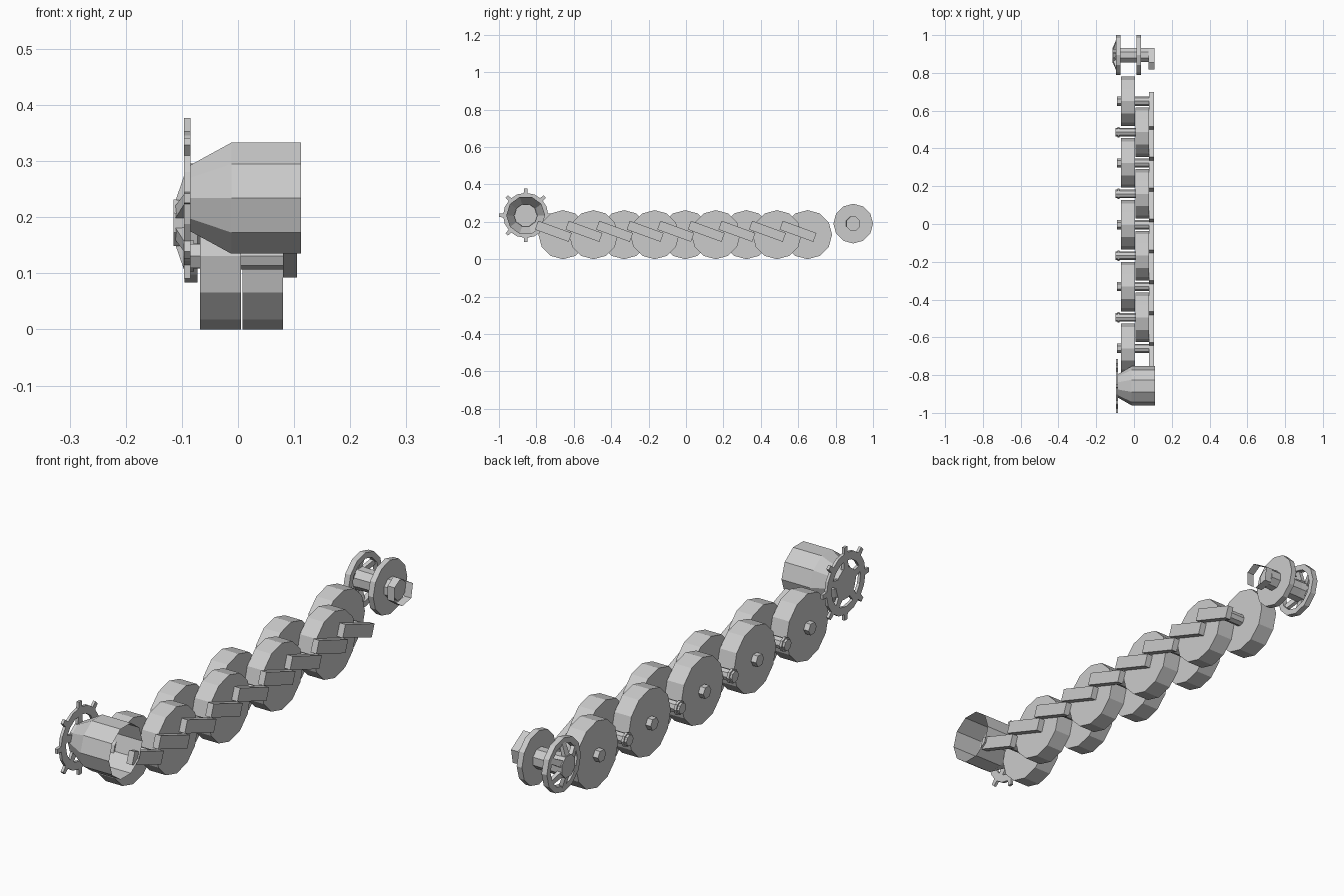
import bpy, bmesh
from math import sin, cos, pi, radians
from mathutils import Vector

if "Cube" in bpy.data.objects:
    bpy.data.objects.remove(bpy.data.objects["Cube"])


def finish(bm, name):
    bmesh.ops.recalc_face_normals(bm, faces=bm.faces)
    me = bpy.data.meshes.new(name)
    bm.to_mesh(me)
    bm.free()
    ob = bpy.data.objects.new(name, me)
    bpy.context.collection.objects.link(ob)
    return ob


def lathe(name, y, z, prof, n, phase=0.0, caps=(True, True), closed=False):
    """Turn (x, radius) points around an axis parallel to x."""
    bm = bmesh.new()
    rings = [[bm.verts.new((x, y + r * cos(phase + 2 * pi * i / n),
                            z + r * sin(phase + 2 * pi * i / n))) for i in range(n)]
             for x, r in prof]
    pairs = list(zip(rings, rings[1:]))
    if closed:
        pairs.append((rings[-1], rings[0]))
    for a, b in pairs:
        for i in range(n):
            j = (i + 1) % n
            bm.faces.new((a[i], a[j], b[j], b[i]))
    if not closed:
        if caps[0]:
            bm.faces.new(rings[0])
        if caps[1]:
            bm.faces.new(rings[-1])
    return finish(bm, name)


def prism(name, pts, x0, x1, caps=True):
    """Extrude a (y, z) outline along x."""
    bm = bmesh.new()
    a = [bm.verts.new((x0, y, z)) for y, z in pts]
    b = [bm.verts.new((x1, y, z)) for y, z in pts]
    for i in range(len(pts)):
        j = (i + 1) % len(pts)
        bm.faces.new((a[i], a[j], b[j], b[i]))
    if caps:
        bm.faces.new(a)
        bm.faces.new(b)
    return finish(bm, name)


def spoke(name, y, z, ang, inner, outer, w, t):
    """Bar from inner to outer (x, radius) at an angle around the axle."""
    u, v = Vector((0, cos(ang), sin(ang))), Vector((0, -sin(ang), cos(ang)))
    c = Vector((0, y, z))
    bm = bmesh.new()
    ends = []
    for (x, r), k in ((inner, 1.0), (outer, 0.8)):
        p = c + u * r
        ends.append([bm.verts.new(p + v * s * w * k / 2 + Vector((x + d * t, 0, 0)))
                     for s, d in ((-1, 0), (1, 0), (1, 1), (-1, 1))])
    a, b = ends
    for i in range(4):
        bm.faces.new((a[i], a[(i + 1) % 4], b[(i + 1) % 4], b[i]))
    bm.faces.new(a)
    bm.faces.new(b)
    return finish(bm, name)


# Overlapping road wheels, axles and swing arms
R = 0.131
for k in range(9):
    y = -0.658 + 0.1635 * k
    if k % 2 == 0:
        lathe("inner_road_wheel", y, R, [(-0.068, R), (0.005, R)], 12)
        lathe("inner_hub", y, R, [(-0.09, 0.025), (-0.068, 0.025)], 6)
        lathe("inner_axle", y, R, [(0.005, 0.024), (0.085, 0.024)], 8)
    else:
        lathe("outer_road_wheel", y, R, [(0.008, R), (0.08, R)], 12)
        lathe("outer_axle", y, R, [(-0.097, 0.022), (-0.097, 0.022), (-0.088, 0.022),
                                   (-0.088, 0.028), (-0.078, 0.028), (-0.078, 0.022),
                                   (0.008, 0.022)][1:], 8)
    a = radians(-20)
    arm = [(y - 0.051 + s * cos(a) - t * sin(a), 0.149 + s * sin(a) + t * cos(a))
           for s, t in ((-0.096, -0.025), (0.096, -0.025), (0.096, 0.025), (-0.096, 0.025))]
    prism("swing_arm", arm, 0.08, 0.105)

# Drive drum, open on the outer side
SY, SZ = -0.857, 0.234
lathe("drive_drum", SY, SZ, [(-0.096, 0.062), (-0.085, 0.062), (-0.012, 0.104), (0.112, 0.104)],
      10, caps=(True, False))

# Toothed sprocket ring with spokes
lathe("sprocket_ring", SY, SZ, [(-0.096, 0.09), (-0.096, 0.121), (-0.085, 0.121), (-0.085, 0.09)],
      16, closed=True)
for i in range(8):
    spoke("sprocket_tooth", SY, SZ, i * pi / 4, (-0.096, 0.115), (-0.096, 0.143), 0.022, 0.011)
for i in range(5):
    spoke("sprocket_spoke", SY, SZ, pi / 2 + i * 2 * pi / 5, (-0.096, 0.055), (-0.096, 0.094), 0.03, 0.011)

# Idler: spoked ring, dished hub, shaft and solid outer disc
IY, IZ = 0.894, 0.19
lathe("idler_ring", IY, IZ, [(-0.095, 0.083), (-0.095, 0.106), (-0.072, 0.106), (-0.072, 0.083)],
      12, closed=True)
lathe("idler_hub", IY, IZ, [(-0.115, 0.045), (-0.072, 0.042), (0.078, 0.04)], 8, pi / 8)
for i in range(6):
    spoke("idler_spoke", IY, IZ, pi / 2 + i * pi / 3, (-0.113, 0.035), (-0.094, 0.09), 0.026, 0.016)
lathe("idler_disc", IY, IZ, [(0.013, 0.106), (0.036, 0.106)], 12)

# Idler mounting collar, open sleeve
prism("idler_collar", [(0.818, 0.235), (0.856, 0.257), (0.932, 0.21),
                       (0.922, 0.155), (0.866, 0.145), (0.818, 0.18)], 0.077, 0.108, caps=False)
